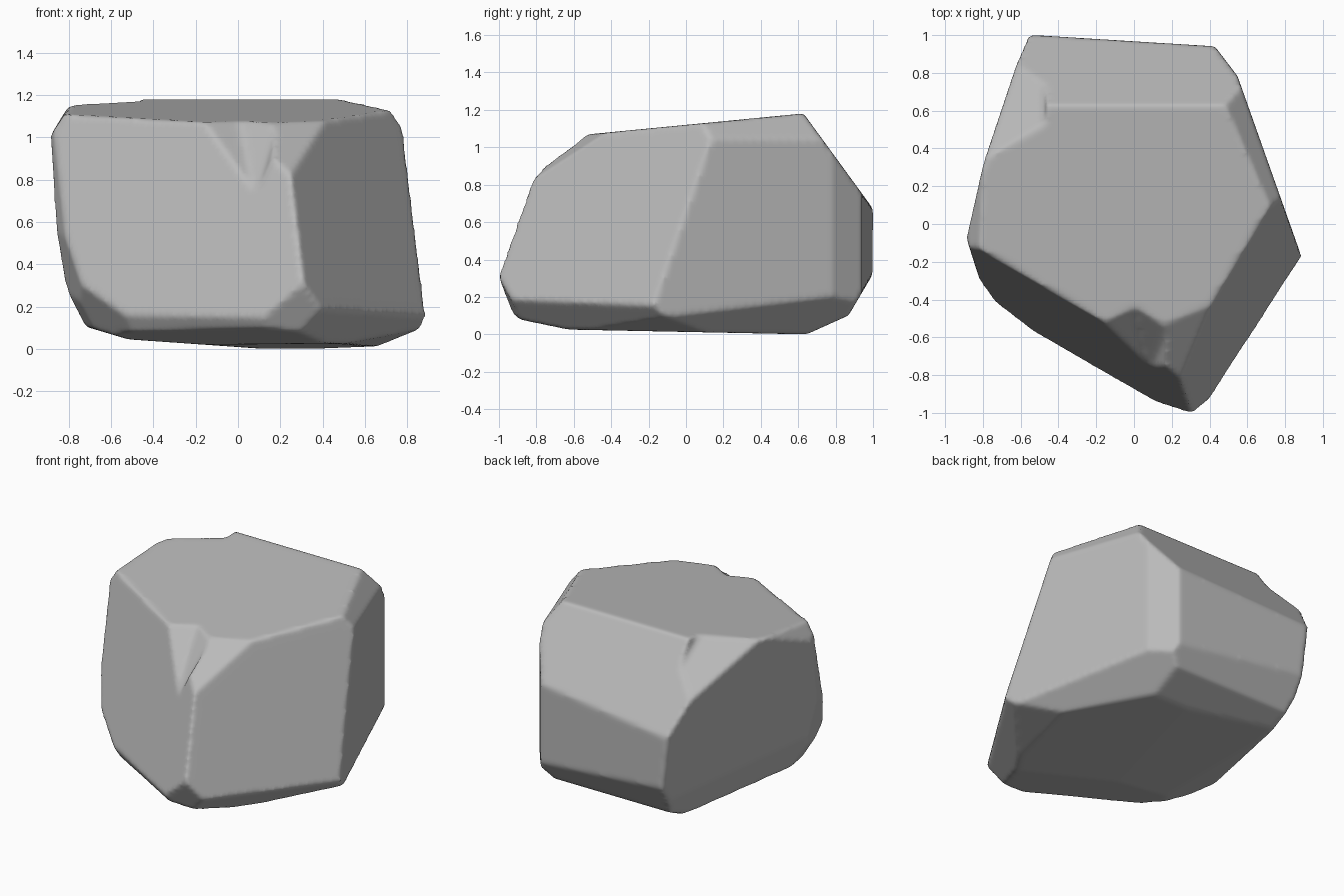
import bpy, bmesh
from mathutils import Vector

cube = bpy.data.objects.get("Cube")
if cube:
    bpy.data.objects.remove(cube, do_unlink=True)

# One stone colour
stone = bpy.data.materials.new("stone_grey")
stone.use_nodes = True
grey = (0.49, 0.49, 0.49, 1)
stone.diffuse_color = grey
stone.node_tree.nodes["Principled BSDF"].inputs["Base Color"].default_value = grey


def make_object(name, bm):
    mesh = bpy.data.meshes.new(name)
    bmesh.ops.recalc_face_normals(bm, faces=bm.faces[:])
    bm.to_mesh(mesh)
    bm.free()
    obj = bpy.data.objects.new(name, mesh)
    bpy.context.collection.objects.link(obj)
    return obj


def cleave(bm, normal, reach):
    """Cut away everything with normal . p > reach and close the cut."""
    n = Vector(normal)
    cut = bmesh.ops.bisect_plane(
        bm, geom=bm.verts[:] + bm.edges[:] + bm.faces[:], dist=1e-5,
        plane_co=n * (reach / n.length_squared), plane_no=n.normalized(), clear_outer=True)
    rim = [e for e in cut["geom_cut"] if isinstance(e, bmesh.types.BMEdge)]
    if rim:
        bmesh.ops.edgenet_fill(bm, edges=rim)


def chip_out(target, name, corners):
    """Subtract the hull of the corner points from the target."""
    bm = bmesh.new()
    for co in corners:
        bm.verts.new(co)
    bmesh.ops.convex_hull(bm, input=bm.verts[:])
    cutter = make_object(name, bm)
    cutter.hide_render = True
    mod = target.modifiers.new(name, 'BOOLEAN')
    mod.operation = 'DIFFERENCE'
    mod.solver = 'EXACT'
    mod.object = cutter
    return cutter


# Cleavage planes: outward normal and reach
planes = [
    # top, back slope, back
    ((0, -0.097, 1), 1.12),
    ((0, 0.48, 0.35), 0.715),
    ((0.062, 1, 0), 0.967),
    # left side, front left, front right, right side
    ((-1, 0.27, -0.12), 0.747),
    ((-0.57, -1, 0.29), 0.92),
    ((0.79, -0.5, 0.27), 0.83),
    ((0.573, 0.203, 0), 0.473),
    # upright corner facets
    ((-0.95, -0.3, 0), 0.865),
    ((0.17, 0.13, 0), 0.195),
    # worn front corner of the left side, from top to bottom
    ((-0.9, -0.02, 0.6), 1.405),
    ((-0.95, -0.25, -0.2), 0.745),
    ((-0.5, -0.1, -0.3), 0.338),
    ((-0.7, -0.45, -0.5), 0.552),
    # upper right facet, front chip
    ((0.573, 0.203, 0.5), 0.995),
    ((0.1, -0.28, 0.37), 0.56),
    # underside and its facets
    ((0, -0.02, -1), -0.013),
    ((-0.07, 0, -1), -0.0085),
    ((-0.08, -0.17, -1), 0.05),
    ((-0.3, 0, -1), 0.111),
    ((-0.25, 0.06, -0.1), 0.165),
    ((0, 0.22, -0.13), 0.178),
    ((0, 0.09, -0.2), 0.058),
    ((0.1, -1, -0.5), 0.88),
    ((-0.5, -0.85, -0.6), 0.655),
    ((0.5, -0.35, -0.6), 0.413),
    ((0.3, -0.1, -1), 0.176),
    ((0.5, 0.25, -0.6), 0.35),
]

bm = bmesh.new()
bmesh.ops.create_cube(bm, size=4)
for normal, reach in planes:
    cleave(bm, normal, reach)
boulder = make_object("boulder", bm)

# Groove in the front chip, and the stepped chip at the back left
cutters = [
    chip_out(boulder, "groove_cutter", [
        (0, -0.4, 1.12), (0.08, -0.79, 0.7), (-0.23, -0.5, 1.12), (0.2, -0.52, 1.12),
        (-0.2, -1.1, 1.3), (0.45, -1.1, 1.3), (0, -0.39, 1.3)]),
    chip_out(boulder, "step_cutter", [
        (-0.47, 0.4, 1.263), (-0.47, 0.95, 0.88), (-1, 0.2, 1.154), (-1, 1.2, 0.459),
        (-0.45, 0.4, 1.6), (-0.45, 0.95, 1.6), (-1, 0.2, 1.6), (-1, 1.2, 1.6)]),
]

# Wear the edges down softly
grain = boulder.modifiers.new("Grain", 'REMESH')
grain.mode = 'VOXEL'
grain.voxel_size = 0.017
wear = boulder.modifiers.new("Wear", 'SMOOTH')
wear.factor = 0.5
wear.iterations = 4

bpy.ops.object.select_all(action='DESELECT')
bpy.context.view_layer.objects.active = boulder
boulder.select_set(True)
for name in [m.name for m in boulder.modifiers]:
    bpy.ops.object.modifier_apply(modifier=name)
for cutter in cutters:
    bpy.data.objects.remove(cutter, do_unlink=True)

boulder.data.materials.clear()
boulder.data.materials.append(stone)
bpy.ops.object.shade_smooth_by_angle(angle=1.2)
